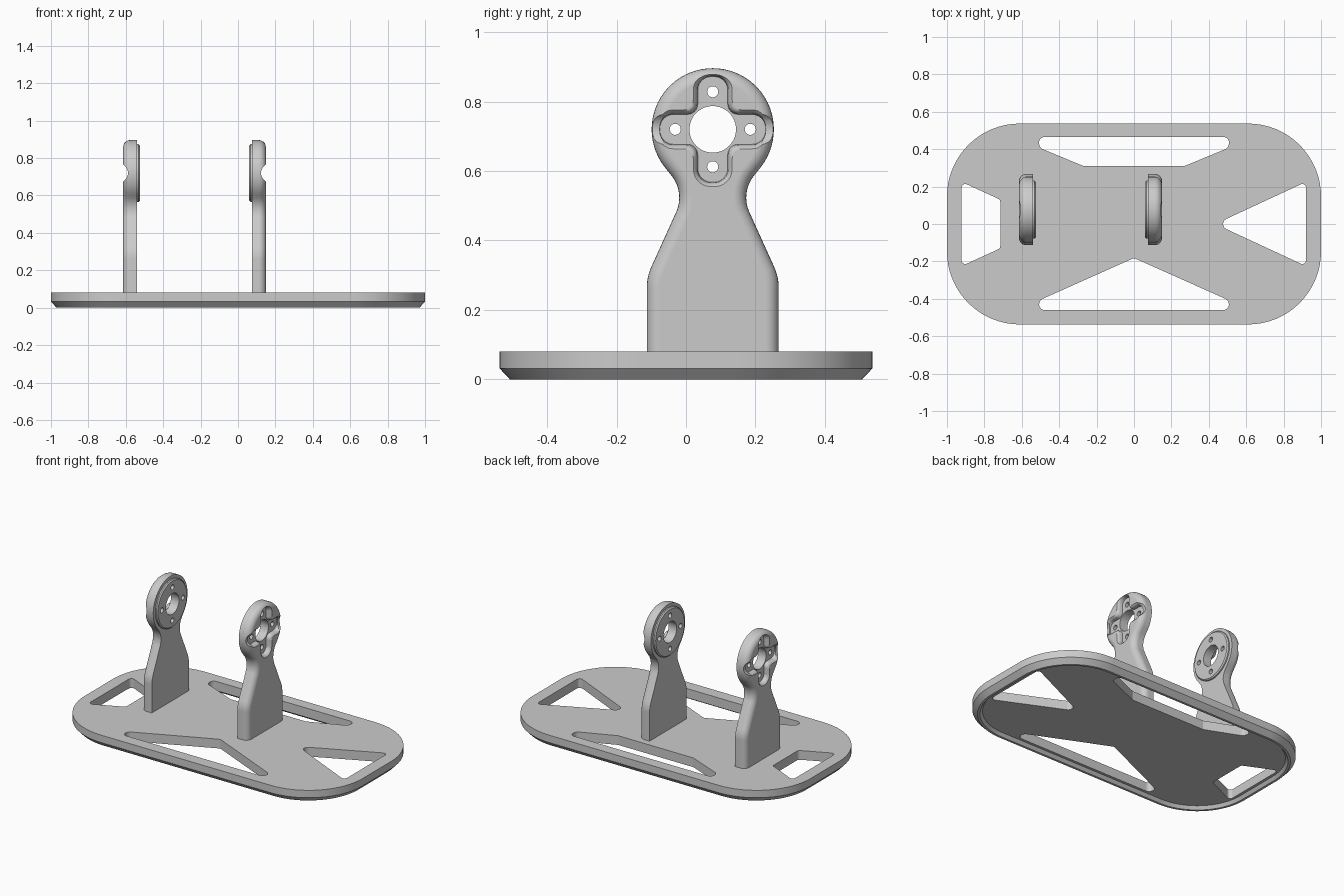
import bpy, bmesh
from math import pi, sin, cos, tan, radians
from mathutils import Vector, Matrix

if "Cube" in bpy.data.objects:
    bpy.data.objects.remove(bpy.data.objects["Cube"])

grey = bpy.data.materials.new("plain grey")
grey.use_nodes = True
grey.diffuse_color = (0.6, 0.6, 0.6, 1)
grey.node_tree.nodes["Principled BSDF"].inputs["Base Color"].default_value = (0.6, 0.6, 0.6, 1)


def rounded(corners, steps=8):
    """Closed outline from (a, b, radius) corners, each filleted by its radius."""
    out = []
    for i, (a, b, r) in enumerate(corners):
        p = Vector((a, b))
        if r == 0:
            out.append(p)
            continue
        u = (Vector(corners[i - 1][:2]) - p).normalized()
        v = (Vector(corners[(i + 1) % len(corners)][:2]) - p).normalized()
        half = u.angle(v) / 2
        t = r / tan(half)
        centre = p + (u + v).normalized() * (r / sin(half))
        s, e = p + u * t - centre, p + v * t - centre
        sweep = s.angle(e)
        for k in range(steps + 1):
            f = k / steps
            out.append(centre + (s * sin((1 - f) * sweep) + e * sin(f * sweep)) / sin(sweep))
    return out


def circle(a, b, r, n=48):
    return [Vector((a + r * cos(2 * pi * k / n), b + r * sin(2 * pi * k / n))) for k in range(n)]


def loft(name, loops, axis="Z"):
    """Solid skinned through (outline, height) loops along an axis."""
    place = {"Z": lambda p, h: (p.x, p.y, h),
             "X": lambda p, h: (h, p.x, p.y),
             "Y": lambda p, h: (p.x, h, p.y)}[axis]
    bm = bmesh.new()
    rings = [[bm.verts.new(place(p, h)) for p in pts] for pts, h in loops]
    for lo, hi in zip(rings, rings[1:]):
        for i in range(len(lo)):
            bm.faces.new((lo[i - 1], lo[i], hi[i], hi[i - 1]))
    bm.faces.new(rings[0])
    bm.faces.new(rings[-1])
    bmesh.ops.recalc_face_normals(bm, faces=bm.faces)
    mesh = bpy.data.meshes.new(name)
    bm.to_mesh(mesh)
    bm.free()
    mesh.materials.append(grey)
    ob = bpy.data.objects.new(name, mesh)
    bpy.context.collection.objects.link(ob)
    return ob


def combine(ob, tools, operation="DIFFERENCE"):
    """Apply booleans and drop the tool objects."""
    for tool in tools:
        tool.hide_render = True
        mod = ob.modifiers.new("cut", "BOOLEAN")
        mod.operation, mod.solver, mod.object = operation, "EXACT", tool
    bpy.context.view_layer.update()
    mesh = bpy.data.meshes.new_from_object(ob.evaluated_get(bpy.context.evaluated_depsgraph_get()))
    ob.modifiers.clear()
    ob.data = mesh
    for tool in tools:
        bpy.data.objects.remove(tool)


def smooth(ob):
    bpy.ops.object.select_all(action="DESELECT")
    ob.select_set(True)
    bpy.context.view_layer.objects.active = ob
    bpy.ops.object.shade_smooth_by_angle(angle=radians(32))
    ob.modifiers.new("even_normals", "WEIGHTED_NORMAL").keep_sharp = True


# Base plate: chamfered underside with a raised lip around a shallow recess
def plate(inset):
    x, y, r = 1 - inset, 0.537 - inset, 0.39 - inset
    return rounded([(x, -y, r), (x, y, r), (-x, y, r), (-x, -y, r)], 16)


base = loft("base_plate", [(plate(0), 0.08), (plate(0), 0.032), (plate(0.03), 0),
                           (plate(0.045), 0), (plate(0.06), 0.02)])

# Lightening windows through the plate
windows = [
    [(-0.52, 0.465, 0.03), (0.52, 0.465, 0.03), (0.5, 0.405, 0.03),
     (0.27, 0.31, 0.01), (-0.27, 0.31, 0.01), (-0.5, 0.405, 0.03)],
    [(-0.52, -0.46, 0.03), (0.52, -0.46, 0.03), (0.5, -0.405, 0.03),
     (0, -0.182, 0.03), (-0.5, -0.405, 0.03)],
    [(0.435, 0, 0.03), (0.92, 0.225, 0.02), (0.92, -0.225, 0.02)],
    [(-0.922, 0.225, 0.02), (-0.715, 0.13, 0.02), (-0.715, -0.13, 0.02), (-0.922, -0.225, 0.02)],
]
combine(base, [loft("window_cutter", [(rounded(w), -0.1), (rounded(w), 0.2)]) for w in windows])
smooth(base)

# Upright arm: broad foot, narrow neck, round head
CY, CZ, HEAD = 0.077, 0.72, 0.176
INNER, OUTER = 0.075, 0.15
start = radians(-38)
arc = [(HEAD * cos(a), CZ + HEAD * sin(a), 0)
       for a in (start + (pi - 2 * start) * k / 48 for k in range(49))]
side = [(0.19, 0.05, 0), (0.19, 0.295, 0.15), (0.08, 0.538, 0.1)]
outline = side + arc + [(-a, b, r) for a, b, r in reversed(side)]
profile = [p + Vector((CY, 0)) for p in rounded(outline)]
arm = loft("left_arm", [(profile, INNER), (profile, OUTER)], "X")

# Round over the outer edge
bm = bmesh.new()
bm.from_mesh(arm.data)
edges = [e for e in bm.edges if all(v.co.x > OUTER - 0.01 for v in e.verts)
         and any(v.co.z > 0.06 for v in e.verts)]
bmesh.ops.bevel(bm, geom=edges, offset=0.038, segments=6, profile=0.5, affect="EDGES")
bm.to_mesh(arm.data)
bm.free()

# Raised mounting boss on the inner face
boss = loft("boss", [(circle(CY, CZ, 0.148), 0.06), (circle(CY, CZ, 0.155), 0.067),
                     (circle(CY, CZ, 0.155), 0.095)], "X")
combine(arm, [boss], "UNION")


# Cross-shaped pocket with soft flared walls
def cross(flare):
    w, l = 0.043 + flare, 0.152 + flare
    pts = []
    for k in range(4):
        c, s = (1, 0, -1, 0)[k], (0, 1, 0, -1)[k]
        for a, b, r in ((l, -w, w * 0.9), (l, w, w * 0.9), (w, w, 0.03)):
            pts.append((CY + a * c - b * s, CZ + a * s + b * c, r))
    return rounded(pts, 6)


pocket = loft("pocket_cutter", [(cross(0), 0.118), (cross(0.002), 0.135), (cross(0.006), 0.144),
                                (cross(0.014), 0.151), (cross(0.014), 0.2)], "X")
groove = [(circle(OUTER + 0.023, CZ, 0.05, 32), y) for y in (-0.2, 0.4)]
bore = [(circle(CY, CZ, 0.067), x) for x in (0, 0.25)]
cutters = [pocket, loft("groove_cutter", groove, "Y"), loft("bore_cutter", bore, "X")]
for k in range(4):
    a = k * pi / 2
    hole = circle(CY + 0.108 * cos(a), CZ + 0.108 * sin(a), 0.016, 20)
    cutters.append(loft("bolt_cutter", [(hole, 0), (hole, 0.25)], "X"))
combine(arm, cutters)

# Facing arm, mirrored across the plane midway between the two
MID = -0.2325
mesh = arm.data.copy()
mesh.transform(Matrix.Translation((2 * MID, 0, 0)) @ Matrix.Scale(-1, 4, (1, 0, 0)))
mesh.flip_normals()
twin = bpy.data.objects.new("right_arm", mesh)
bpy.context.collection.objects.link(twin)
smooth(arm)
smooth(twin)
